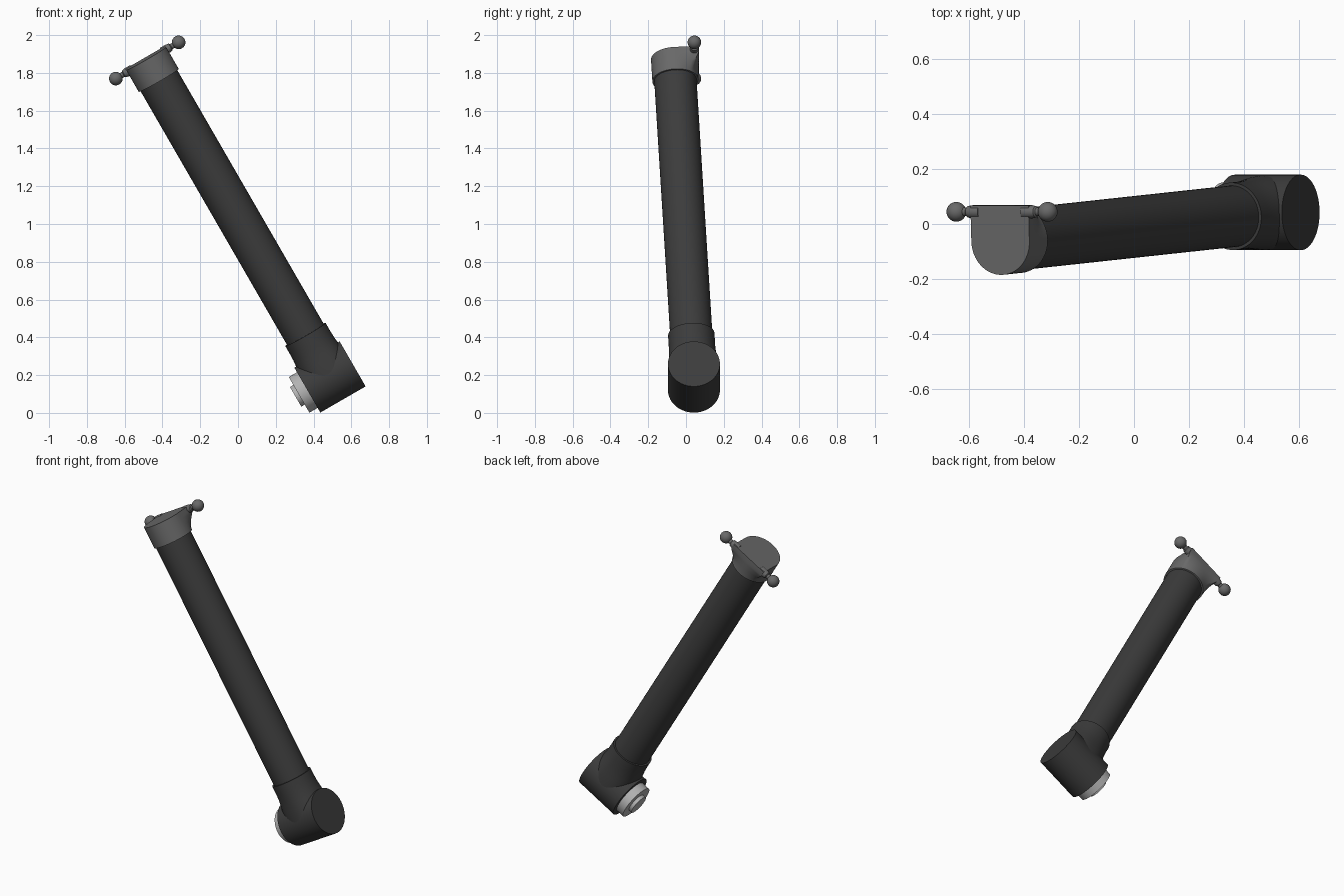
import bpy, bmesh
from math import radians, sin, cos, pi, copysign
from mathutils import Matrix, Vector

if "Cube" in bpy.data.objects:
    bpy.data.objects.remove(bpy.data.objects["Cube"])

# Local frame: joint barrel along X through the origin, tube along +Z
PLACE = (Matrix.Translation((0.487, 0.042, 0.190))
         @ Matrix.Rotation(radians(-30), 4, 'Y')
         @ Matrix.Rotation(radians(3.1), 4, 'X'))
N = 64


def mat(name, v):
    m = bpy.data.materials.new(name)
    m.diffuse_color = (v, v, v, 1)
    m.use_nodes = True
    m.node_tree.nodes["Principled BSDF"].inputs["Base Color"].default_value = m.diffuse_color
    return m


DARK, MID, LIGHT = mat("dark", 0.045), mat("mid_grey", 0.14), mat("light_grey", 0.45)


def loft(name, rings, material):
    """Skin a list of equal-length point rings and cap both ends."""
    bm = bmesh.new()
    vs = [[bm.verts.new(p) for p in r] for r in rings]
    n = len(vs[0])
    for a, b in zip(vs, vs[1:]):
        for i in range(n):
            j = (i + 1) % n
            bm.faces.new((a[i], a[j], b[j], b[i]))
    bm.faces.new(vs[0][::-1])
    bm.faces.new(vs[-1])
    bmesh.ops.recalc_face_normals(bm, faces=bm.faces)
    me = bpy.data.meshes.new(name)
    bm.to_mesh(me)
    bm.free()
    ob = bpy.data.objects.new(name, me)
    bpy.context.collection.objects.link(ob)
    me.materials.append(material)
    ob.matrix_world = PLACE
    bpy.ops.object.select_all(action='DESELECT')
    bpy.context.view_layer.objects.active = ob
    ob.select_set(True)
    bpy.ops.object.shade_smooth_by_angle(angle=radians(35))
    return ob


def ring_z(z, a, b=None, n=2.0):
    """Superellipse ring across Z."""
    b = a if b is None else b
    f = lambda c: copysign(abs(c) ** (2 / n), c)
    return [Vector((a * f(cos(t)), b * f(sin(t)), z))
            for t in (2 * pi * i / N for i in range(N))]


def turned_x(name, profile, material, y=0.0, z=0.0, n=N):
    """Turned part along X from (x, radius) pairs."""
    return loft(name, [[Vector((x, y + r * cos(2 * pi * i / n), z + r * sin(2 * pi * i / n)))
                        for i in range(n)] for x, r in profile], material)


# Long tube
loft("tube", [ring_z(0.1, 0.112), ring_z(1.84, 0.112)], DARK)

# Elbow joint: barrel, and collar blending into it
turned_x("joint_barrel", [(-0.1385, 0.1375), (0.1385, 0.1375)], DARK)
loft("joint_collar", [ring_z(0.260, 0.123), ring_z(0.215, 0.123),
                      ring_z(0.175, 0.124, 0.123, 2.05), ring_z(0.135, 0.128, 0.125, 2.15),
                      ring_z(0.095, 0.133, 0.129, 2.25), ring_z(0.05, 0.137, 0.134, 2.3),
                      ring_z(0.0, 0.138, 0.1365, 2.3)], DARK)

# Stepped hub on the barrel end
turned_x("hub", [(-0.13, 0.109), (-0.189, 0.109), (-0.189, 0.06), (-0.210, 0.06)], LIGHT)


# End cap: round collar below, square-backed above
def cap_ring(z, k, r=0.122, back=0.131):
    pts = []
    for i in range(N):
        t = 2 * pi * i / N
        c, s = cos(t), sin(t)
        p = Vector((r * c, r * s, z))
        if s > 0:
            m = max(abs(c), s)
            p = p.lerp(Vector((r * c / m, back * s / m, z)), k)
        pts.append(p)
    return pts


loft("end_cap", [cap_ring(1.816, 0), cap_ring(1.835, 0.05), cap_ring(1.87, 0.4),
                 cap_ring(1.905, 0.85), cap_ring(1.92, 1), cap_ring(1.95, 1)], MID)

# Ball studs on both sides of the cap
BALL = [(0.192 + 0.036 * -cos(a), max(0.036 * sin(a), 0.0008))
        for a in (radians(25 + 155 * i / 16) for i in range(17))]
for side, label in ((-1, "left"), (1, "right")):
    prof = [(0.09, 0.024), (0.124, 0.024), (0.142, 0.021), (0.147, 0.015)] + BALL
    turned_x("ball_stud_" + label, [(side * x, r) for x, r in prof], MID, 0.107, 1.932, 32)
